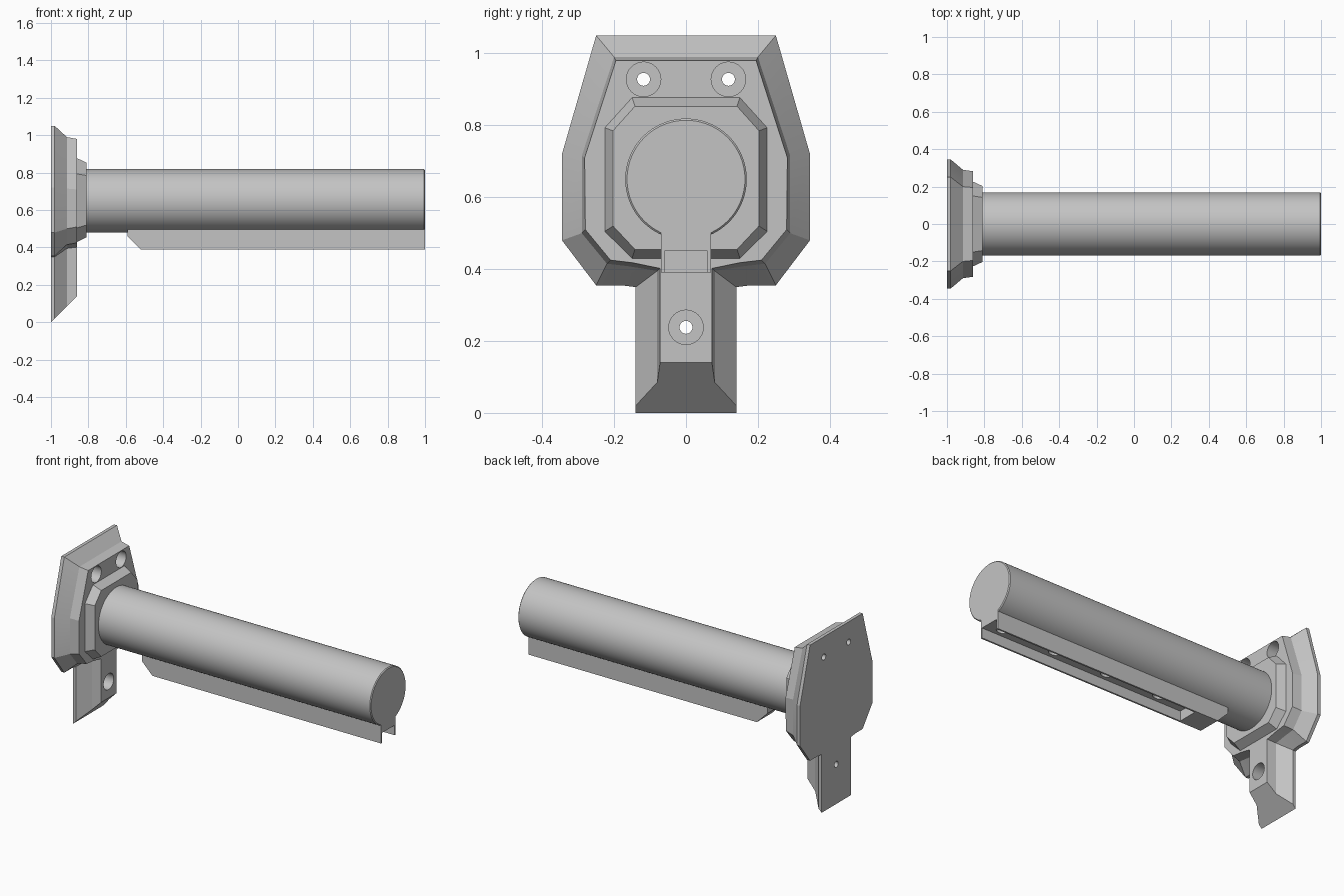
import bpy, bmesh, math
from mathutils import Matrix

cube = bpy.data.objects.get("Cube")
if cube:
    bpy.data.objects.remove(cube, do_unlink=True)

grey = bpy.data.materials.new("plain grey")
grey.use_nodes = True
grey.diffuse_color = (0.55, 0.55, 0.55, 1)
grey.node_tree.nodes["Principled BSDF"].inputs["Base Color"].default_value = (0.55, 0.55, 0.55, 1)


def finish(name, bm):
    bmesh.ops.recalc_face_normals(bm, faces=bm.faces)
    mesh = bpy.data.meshes.new(name)
    bm.to_mesh(mesh)
    bm.free()
    obj = bpy.data.objects.new(name, mesh)
    bpy.context.collection.objects.link(obj)
    mesh.materials.append(grey)
    return obj


def loft(name, sections, cut=False):
    """Join mirrored (y, z) half outlines placed at successive x."""
    bm = bmesh.new()
    rings = []
    for x, half in sections:
        outline = half + [(-y, z) for y, z in reversed(half)]
        rings.append([bm.verts.new((x, y, z)) for y, z in outline])
    for a, b in zip(rings, rings[1:]):
        for i in range(len(a)):
            j = (i + 1) % len(a)
            bm.faces.new((a[i], a[j], b[j], b[i]))
    bm.faces.new(rings[0])
    bm.faces.new(rings[-1])
    if cut:  # slanted underside of the tail
        geom = bm.verts[:] + bm.edges[:] + bm.faces[:]
        bmesh.ops.bisect_plane(bm, geom=geom, plane_co=(-1, 0, 0),
                               plane_no=(1, 0, -1), clear_outer=True)
        bmesh.ops.holes_fill(bm, edges=[e for e in bm.edges if e.is_boundary])
    return finish(name, bm)


def extrude_y(name, outline, half_width):
    """Prism with an (x, z) outline centred on y = 0."""
    bm = bmesh.new()
    sides = [[bm.verts.new((x, s * half_width, z)) for x, z in outline] for s in (-1, 1)]
    for side in sides:
        bm.faces.new(side)
    for i in range(len(outline)):
        j = (i + 1) % len(outline)
        bm.faces.new((sides[0][i], sides[0][j], sides[1][j], sides[1][i]))
    return finish(name, bm)


def cylinder(name, radius, start, end, y=0, z=0, segments=32, bevel=0):
    """Cylinder lying along x."""
    bm = bmesh.new()
    matrix = Matrix.Translation(((start + end) / 2, y, z)) @ Matrix.Rotation(math.pi / 2, 4, "Y")
    bmesh.ops.create_cone(bm, cap_ends=True, segments=segments, radius1=radius,
                          radius2=radius, depth=end - start, matrix=matrix)
    if bevel:
        rim = [e for e in bm.edges if all(abs(v.co.x - end) < 1e-4 for v in e.verts)]
        bmesh.ops.bevel(bm, geom=rim, offset=bevel, segments=1, affect="EDGES")
    return finish(name, bm)


def combine(target, other, operation):
    mod = target.modifiers.new(other.name, "BOOLEAN")
    mod.operation = operation
    mod.solver = "EXACT"
    mod.object = other
    bpy.context.view_layer.objects.active = target
    bpy.ops.object.modifier_apply(modifier=mod.name)
    bpy.data.objects.remove(other, do_unlink=True)


# Wall plate with bevelled rim and tail
rim = [(0.25, 1.05), (0.345, 0.72), (0.345, 0.48), (0.25, 0.355),
       (0.18, 0.355), (0.14, 0.35), (0.14, -0.1)]
shoulder = [(0.2, 0.99), (0.29, 0.715), (0.29, 0.5), (0.22, 0.415),
            (0.16, 0.408), (0.08, 0.395), (0.08, -0.1)]
face = [(0.195, 0.98), (0.282, 0.71), (0.28, 0.51), (0.21, 0.425),
        (0.15, 0.418), (0.072, 0.402), (0.072, -0.1)]
plate = loft("wall_plate", [(-1, rim), (-0.98, rim), (-0.915, shoulder), (-0.86, face)], cut=True)

# Counterbored screw holes
for y, z in ((0.118, 0.928), (-0.118, 0.928), (0, 0.238)):
    combine(plate, cylinder("screw_head", 0.048, -0.95, -0.8, y, z), "DIFFERENCE")
    combine(plate, cylinder("screw_hole", 0.018, -1.1, -0.9, y, z), "DIFFERENCE")

# Raised octagonal boss
boss_base = [(0.15, 0.877), (0.226, 0.793), (0.226, 0.505), (0.15, 0.43)]
boss_top = [(0.142, 0.853), (0.203, 0.785), (0.203, 0.52), (0.142, 0.455)]
boss = loft("boss", [(-0.88, boss_base), (-0.86, boss_base), (-0.81, boss_top)])

# Round arm with a fin underneath
arm = cylinder("arm", 0.169, -0.83, 1, z=0.65, segments=96, bevel=0.005)
fin = extrude_y("fin", [(-0.59, 0.55), (-0.59, 0.46), (-0.52, 0.39), (1, 0.39), (1, 0.55)], 0.07)
combine(arm, fin, "UNION")

# Channel along the fin and the holes in its roof
channel = extrude_y("channel", [(-0.37, 0.3), (-0.37, 0.45), (1.1, 0.45), (1.1, 0.3)], 0.06)
combine(arm, channel, "DIFFERENCE")
for i in range(4):
    bm = bmesh.new()
    bmesh.ops.create_cone(bm, cap_ends=True, segments=32, radius1=0.04, radius2=0.04, depth=0.15,
                          matrix=Matrix.Translation((0.9 - 0.36 * i, 0, 0.475)))
    combine(arm, finish("roof_hole", bm), "DIFFERENCE")

# Smooth round surfaces, crisp edges
for obj in (plate, arm):
    bpy.ops.object.select_all(action="DESELECT")
    obj.select_set(True)
    bpy.context.view_layer.objects.active = obj
    bpy.ops.object.shade_smooth_by_angle(angle=math.radians(15))
